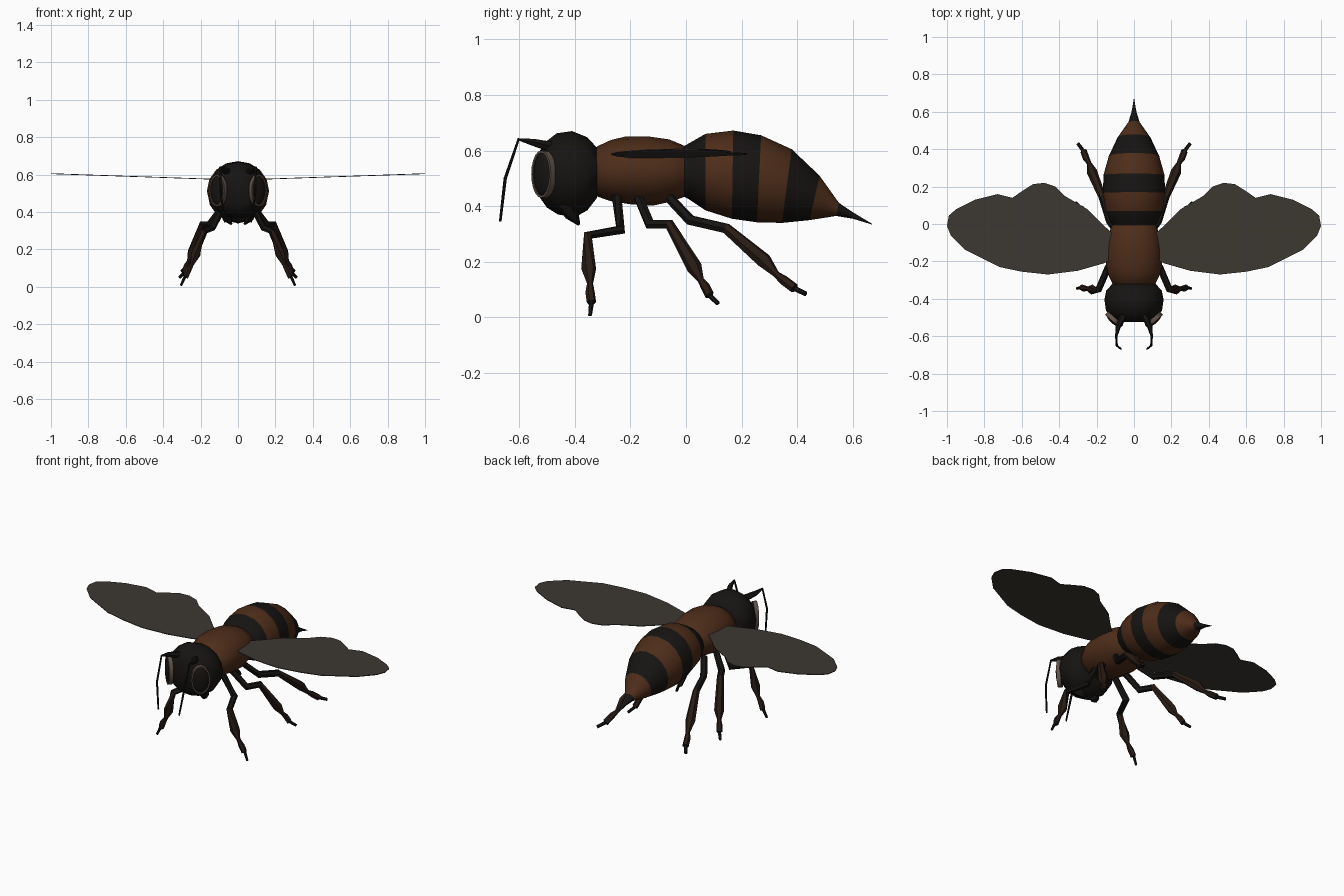
import bpy, bmesh, math
from mathutils import Vector, Matrix

if "Cube" in bpy.data.objects:
    bpy.data.objects.remove(bpy.data.objects["Cube"])


def mat(name, rgb):
    m = bpy.data.materials.new(name)
    m.diffuse_color = (*rgb, 1)
    m.use_nodes = True
    m.node_tree.nodes["Principled BSDF"].inputs["Base Color"].default_value = m.diffuse_color
    return m


BLACK = mat("black", (0.008, 0.007, 0.006))
BROWN = mat("brown", (0.075, 0.026, 0.01))
DARK = mat("dark_brown", (0.022, 0.011, 0.007))
WING = mat("wing_grey", (0.045, 0.039, 0.031))
RIM = mat("eye_rim", (0.12, 0.085, 0.065))


def finish(name, bm, mats, angle=45):
    bmesh.ops.recalc_face_normals(bm, faces=bm.faces)
    me = bpy.data.meshes.new(name)
    bm.to_mesh(me)
    bm.free()
    for m in mats:
        me.materials.append(m)
    ob = bpy.data.objects.new(name, me)
    bpy.context.collection.objects.link(ob)
    bpy.ops.object.select_all(action='DESELECT')
    ob.select_set(True)
    bpy.context.view_layer.objects.active = ob
    bpy.ops.object.shade_smooth_by_angle(angle=math.radians(angle))
    return ob


def skin(bm, rings, bands=None):
    """Bridge a list of vertex rings and cap both ends."""
    n = len(rings[0])
    for k in range(len(rings) - 1):
        a, b = rings[k], rings[k + 1]
        for i in range(n):
            j = (i + 1) % n
            f = bm.faces.new((a[i], a[j], b[j], b[i]))
            f.material_index = bands[k] if bands else 0
    for r, k in ((rings[0], 0), (rings[-1], -1)):
        bm.faces.new(r).material_index = bands[k] if bands else 0


def body(name, sections, mats, bands=None, n=16):
    """Loft ellipses given by top (y, z), bottom (y, z) and half width."""
    bm = bmesh.new()
    rings = []
    for yt, zt, yb, zb, hw in sections:
        c = Vector((0, (yt + yb) / 2, (zt + zb) / 2))
        up = Vector((0, yt, zt)) - c
        rings.append([bm.verts.new(c + up * math.cos(t) + Vector((hw * math.sin(t), 0, 0)))
                      for t in (2 * math.pi * i / n for i in range(n))])
    skin(bm, rings, bands)
    return finish(name, bm, mats)


def tube(name, pts, mats, bands=None, n=6, side=1):
    """Tapered tube through (x, y, z, radius) points, mirrored by side."""
    bm = bmesh.new()
    ps = [Vector((p[0] * side, p[1], p[2])) for p in pts]
    rings = []
    for k, p in enumerate(ps):
        d = Vector()
        if k > 0:
            d += (p - ps[k - 1]).normalized()
        if k < len(ps) - 1:
            d += (ps[k + 1] - p).normalized()
        q = d.to_track_quat('Z', 'Y')
        rings.append([bm.verts.new(p + q @ Vector((math.cos(t), math.sin(t), 0)) * pts[k][3])
                      for t in (2 * math.pi * i / n for i in range(n))])
    skin(bm, rings, bands)
    return finish(name, bm, mats, 35)


# Head, thorax and banded abdomen with sting
body("head", [(-.525, .60, -.525, .43, .075), (-.50, .635, -.50, .395, .12),
              (-.465, .662, -.46, .37, .15), (-.41, .67, -.40, .36, .158),
              (-.355, .648, -.355, .385, .148), (-.32, .61, -.32, .43, .115)], [BLACK])
body("thorax", [(-.335, .59, -.335, .45, .09), (-.32, .615, -.32, .435, .115),
                (-.27, .638, -.27, .418, .138), (-.22, .65, -.20, .407, .15),
                (-.13, .65, -.12, .402, .15), (-.06, .64, -.06, .415, .14),
                (-.005, .617, 0, .435, .115), (.02, .59, .02, .46, .09)], [BROWN])
body("abdomen", [(-.03, .60, -.02, .44, .10), (0, .62, .01, .425, .125),
                 (.07, .66, .07, .385, .152), (.17, .672, .165, .355, .166),
                 (.27, .655, .255, .342, .163), (.38, .605, .345, .34, .135),
                 (.48, .51, .445, .35, .088), (.55, .412, .54, .365, .03),
                 (.60, .378, .60, .355, .013), (.67, .336, .669, .334, .001)],
     [BLACK, BROWN], [0, 0, 1, 0, 1, 0, 1, 0, 0])

LEGS = {
    "front": [(.07, -.25, .44, .018), (.14, -.235, .315, .02), (.19, -.352, .295, .018),
              (.225, -.35, .175, .027), (.245, -.345, .122, .011), (.265, -.345, .09, .017),
              (.28, -.34, .055, .017), (.285, -.34, .052, .009), (.305, -.345, .007, .007)],
    "middle": [(.08, -.17, .43, .018), (.15, -.13, .335, .02), (.19, -.06, .335, .019),
               (.245, .03, .18, .028), (.262, .053, .135, .012), (.275, .07, .11, .017),
               (.285, .085, .08, .017), (.288, .088, .076, .009), (.312, .115, .05, .008)],
    "hind": [(.08, -.06, .43, .018), (.13, .015, .35, .02), (.17, .145, .32, .02),
             (.225, .28, .205, .028), (.24, .325, .155, .012), (.255, .35, .135, .018),
             (.27, .39, .105, .018), (.272, .393, .103, .01), (.30, .43, .085, .009)],
}
ANTENNA = [(.055, -.49, .615, .02), (.085, -.55, .63, .014), (.095, -.602, .64, .006),
           (.092, -.65, .50, .006), (.07, -.668, .345, .005)]
WING_EDGE = [(.08, -.08), (.16, -.01), (.25, .08), (.37, .15), (.42, .20), (.48, .22),
             (.54, .213), (.60, .175), (.65, .14), (.73, .16), (.85, .13), (.95, .08),
             (.99, .045), (1, -.01), (.98, -.06), (.90, -.14), (.72, -.23), (.60, -.255),
             (.46, -.27), (.30, -.25), (.16, -.21), (.08, -.17)]

for side, label in ((1, "right"), (-1, "left")):
    # Legs and antennae
    for leg, pts in LEGS.items():
        tube(f"{label}_{leg}_leg", pts, [BLACK, DARK], [0, 0, 1, 1, 1, 1, 0, 0], side=side)
    tube(f"{label}_antenna", ANTENNA, [BLACK], side=side)
    # Mandible
    tube(f"{label}_mandible", [(.07, -.44, .42, .035), (.06, -.41, .37, .026),
                               (.035, -.385, .335, .006)], [BLACK], side=side)

    # Eye dome and its pale rim, turned outwards
    turn = Matrix.Translation((.106 * side, -.512, .515)) @ Matrix.Rotation(side * math.radians(41), 4, 'Z')
    bm = bmesh.new()
    bmesh.ops.create_uvsphere(bm, u_segments=16, v_segments=10, radius=1,
                              matrix=turn @ Matrix.Diagonal((.05, .022, .08, 1)))
    finish(f"{label}_eye", bm, [BLACK])
    bm = bmesh.new()
    rings = []
    for i in range(20):
        t = 2 * math.pi * i / 20
        rings.append([bm.verts.new(turn @ Vector(((.05 + r) * math.cos(t), d, (.081 + r) * math.sin(t))))
                      for r, d in ((.004, .012), (.004, -.012), (-.004, -.012), (-.004, .012))])
    for i in range(20):
        a, b = rings[i], rings[(i + 1) % 20]
        for j in range(4):
            bm.faces.new((a[j], a[(j + 1) % 4], b[(j + 1) % 4], b[j]))
    finish(f"{label}_eye_rim", bm, [RIM])

    # Wing: thin sheet rising to the tip
    bm = bmesh.new()
    edge = [[bm.verts.new((x * side, y, .571 + .034 * x + d)) for x, y in WING_EDGE]
            for d in (-.002, .002)]
    skin(bm, edge)
    bmesh.ops.triangulate(bm, faces=[f for f in bm.faces if len(f.verts) > 4])
    finish(f"{label}_wing", bm, [WING], 30)
